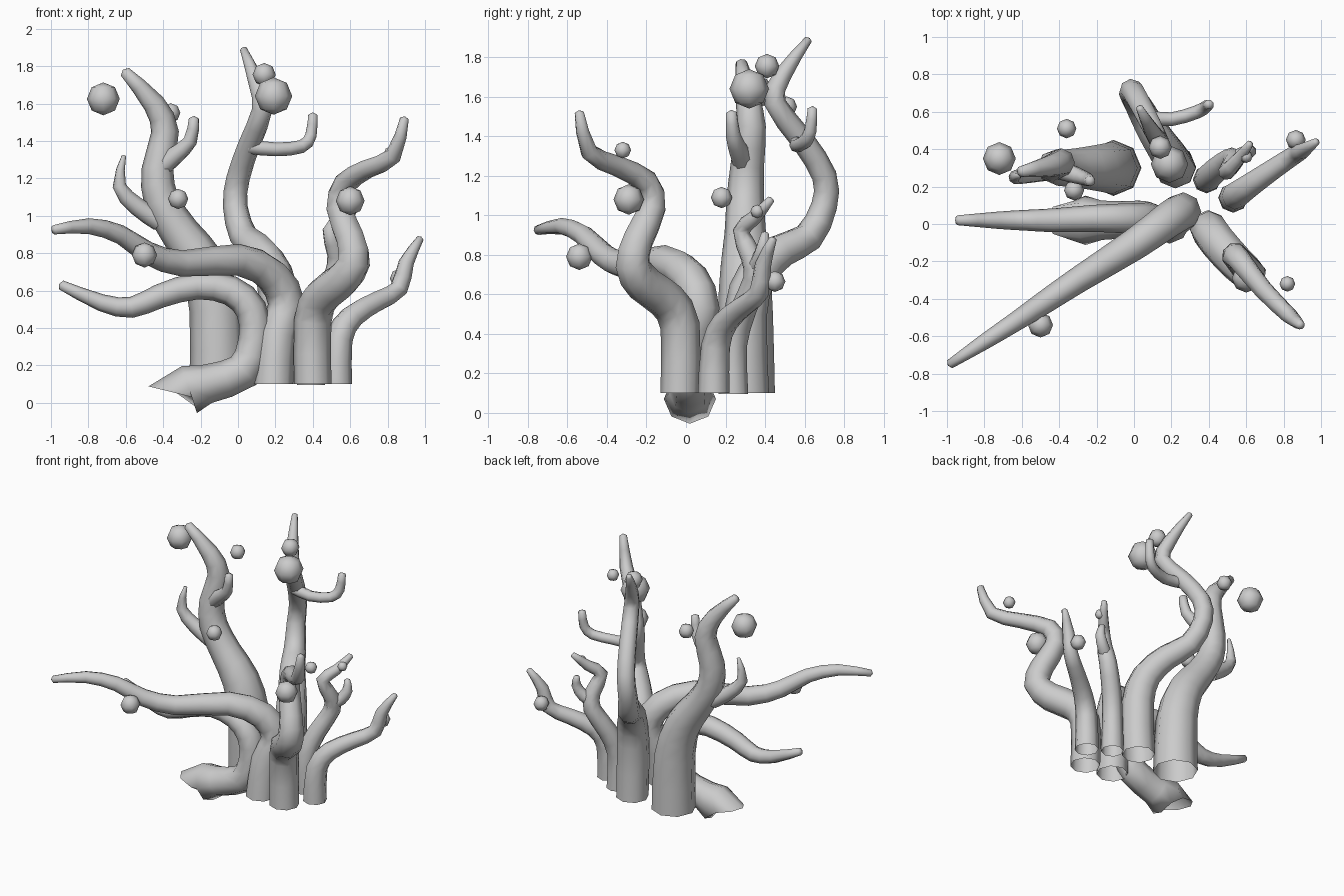
import bpy, bmesh, math
from mathutils import Vector

SIDES = 8


def finish(name, bm):
    me = bpy.data.meshes.new(name)
    bm.to_mesh(me)
    bm.free()
    for p in me.polygons:
        p.use_smooth = True
    ob = bpy.data.objects.new(name, me)
    bpy.context.collection.objects.link(ob)


def rounded(path):
    """Insert one Catmull-Rom midpoint in every segment."""
    p = [Vector(q) for q in path]
    out = []
    for i in range(len(p) - 1):
        a, d = p[max(i - 1, 0)], p[min(i + 2, len(p) - 1)]
        out += [p[i], (9 * (p[i] + p[i + 1]) - a - d) / 16]
    return out + [p[-1]]


def tube(name, path, start=None, flat=1.0):
    """Tapered tube along (x, y, z, radius) points, open root and closed tip."""
    path = rounded(path)
    pts = [p.to_3d() for p in path]
    bm = bmesh.new()
    rings, side = [], Vector((1, 0, 0))
    for i, p in enumerate(pts):
        a = (p - pts[i - 1]).normalized() if i else None
        b = (pts[i + 1] - p).normalized() if i < len(pts) - 1 else None
        t = ((a or b) + (b or a)).normalized()
        if i == 0 and start:
            t = Vector(start).normalized()
        side = (side - t * side.dot(t)).normalized()
        other = t.cross(side) * (flat if i == 0 else 1)
        ring = []
        for k in range(SIDES):
            ang = 2 * math.pi * k / SIDES
            ring.append(bm.verts.new(p + (side * math.cos(ang) + other * math.sin(ang)) * path[i][3]))
        rings.append(ring)
    for r, s in zip(rings, rings[1:]):
        for k in range(SIDES):
            n = (k + 1) % SIDES
            bm.faces.new((r[k], r[n], s[n], s[k]))
    # slightly domed tip
    d = (pts[-1] - pts[-2]).normalized()
    tip = bm.verts.new(pts[-1] + d * path[-1][3] * 0.5)
    for k in range(SIDES):
        bm.faces.new((rings[-1][k], rings[-1][(k + 1) % SIDES], tip))
    finish(name, bm)


UP = (0, 0, 1)

# Tall left branch and its two twigs
tube("left_tall_branch", [
    (-.11, .3, .1, .15), (-.12, .3, .5, .14), (-.19, .3, .74, .125), (-.31, .3, .91, .105),
    (-.41, .3, 1.08, .095), (-.43, .31, 1.25, .085), (-.39, .33, 1.45, .074),
    (-.45, .31, 1.6, .06), (-.605, .28, 1.77, .03)], UP)
tube("left_tall_twig_outer", [
    (-.42, .29, .97, .055), (-.54, .27, 1.05, .05), (-.635, .25, 1.16, .037), (-.61, .26, 1.32, .012)])
tube("left_tall_twig_inner", [
    (-.43, .3, 1.24, .055), (-.34, .27, 1.32, .05), (-.255, .24, 1.4, .038), (-.235, .23, 1.52, .028)])

# Tall back branch and its twig
tube("back_tall_branch", [
    (.22, .31, .1, .11), (.22, .3, .5, .11), (.19, .36, .7, .1), (.11, .48, .82, .088),
    (.03, .62, .89, .077), (-.015, .7, 1.05, .066), (0, .7, 1.2, .063), (.06, .59, 1.38, .06),
    (.13, .45, 1.57, .055), (.1, .49, 1.71, .045), (.03, .62, 1.89, .02)], UP)
tube("back_tall_twig", [
    (.06, .57, 1.37, .04), (.2, .56, 1.355, .037), (.34, .6, 1.37, .036), (.39, .63, 1.43, .033),
    (.4, .64, 1.54, .026)])

# Front right wavy branch
tube("front_right_branch", [
    (.4, -.03, .1, .1), (.4, -.03, .44, .1), (.45, -.1, .57, .1), (.55, -.21, .65, .097),
    (.62, -.27, .75, .09), (.6, -.24, .88, .08), (.54, -.17, 1.04, .072), (.57, -.2, 1.17, .062),
    (.69, -.35, 1.25, .052), (.83, -.49, 1.32, .045), (.89, -.54, 1.52, .024)], UP)

# Small right branch
tube("right_small_branch", [
    (.53, .14, .1, .08), (.54, .15, .34, .073), (.61, .2, .46, .065), (.74, .29, .54, .056),
    (.86, .37, .61, .05), (.9, .39, .75, .042), (.975, .44, .88, .02)], UP)

# Inner right branch and its twig
tube("inner_right_branch", [
    (.39, .24, .095, .075), (.39, .24, .35, .07), (.44, .29, .52, .066), (.52, .35, .68, .06),
    (.53, .33, .79, .054), (.495, .28, .92, .045), (.56, .35, .99, .036), (.62, .43, 1.08, .02)], UP)
tube("inner_right_twig", [
    (.51, .33, .72, .045), (.58, .37, .77, .042), (.62, .39, .84, .035), (.61, .4, .91, .02)])

# Long branch reaching to the front left
tube("long_front_left_branch", [
    (.19, 0, .1, .105), (.21, .03, .36, .102), (.26, .07, .53, .1), (.18, .02, .68, .095),
    (0, -.11, .765, .085), (-.3, -.3, .745, .07), (-.48, -.42, .8, .062), (-.63, -.52, .9, .052),
    (-.8, -.63, .945, .042), (-.985, -.75, .925, .025)], UP)

# Low left branch with a slanted, flattened broken root
tube("low_left_branch", [
    (-.325, .02, .05, .158), (-.17, .02, .1, .105), (.03, .025, .17, .1), (.09, .03, .34, .087),
    (.07, .03, .5, .084), (-.04, .03, .6, .08), (-.22, .03, .625, .072), (-.42, .02, .57, .064),
    (-.57, .02, .51, .056), (-.73, .02, .535, .046), (-.945, .02, .63, .026)], (.24, 0, .97), .65)

# Floating round buds
BUDS = [
    (-.72, .35, 1.625, .088), (.19, .32, 1.64, .1), (.14, .41, 1.755, .062), (-.36, .51, 1.55, .052),
    (-.32, .18, 1.09, .054), (-.5, -.54, .79, .067), (.6, -.29, 1.08, .077), (.82, -.32, 1.33, .042),
    (.865, .45, .665, .053), (.6, .36, 1.02, .034)]
for i, (x, y, z, r) in enumerate(BUDS):
    bm = bmesh.new()
    bmesh.ops.create_uvsphere(bm, u_segments=8, v_segments=4, radius=r)
    bmesh.ops.translate(bm, verts=bm.verts, vec=(x, y, z))
    finish("bud_%d" % (i + 1), bm)
